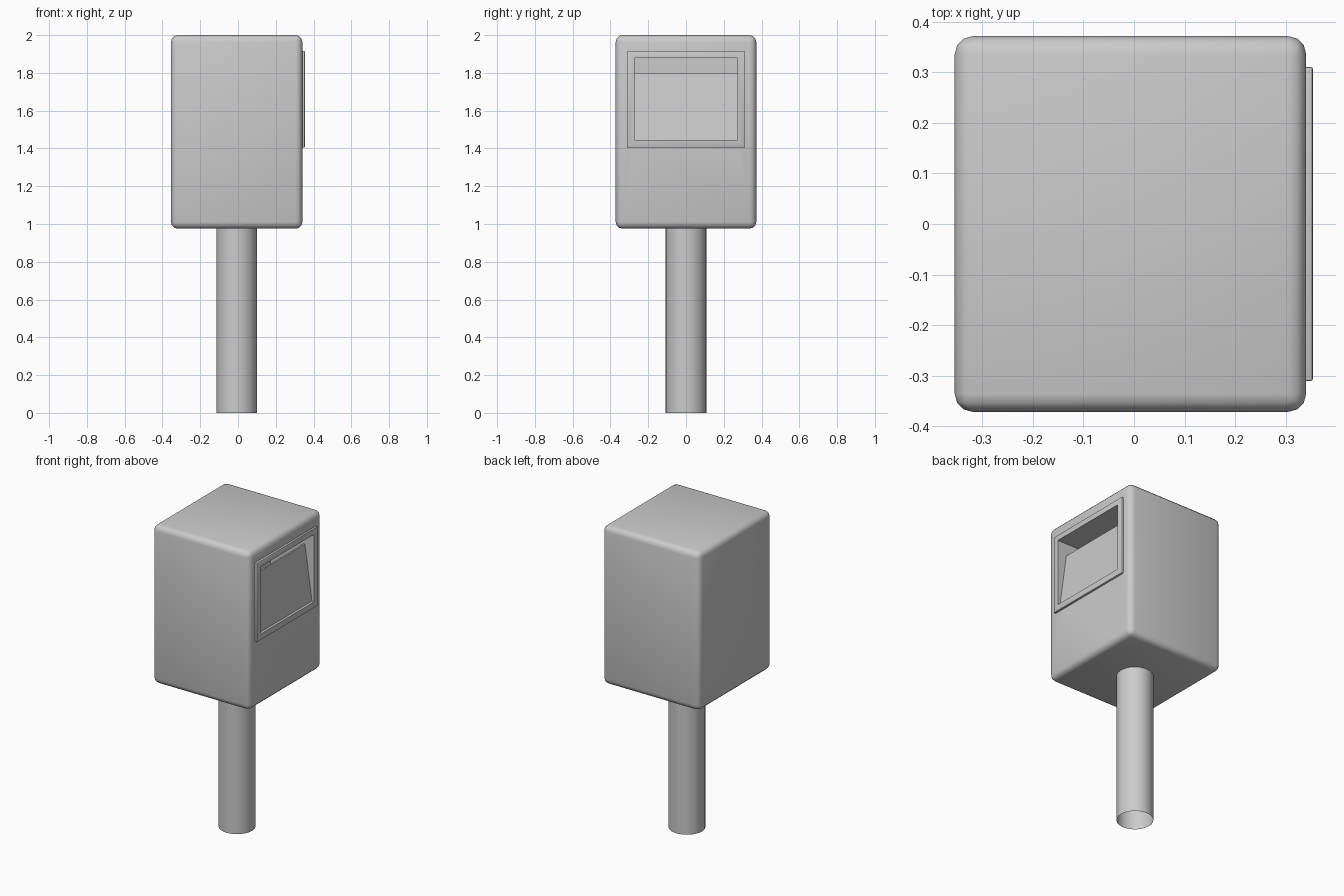
import bpy, math

if "Cube" in bpy.data.objects:
    bpy.data.objects.remove(bpy.data.objects["Cube"])

CX = -0.007                      # shared centre of body and post
Y0, Z0, Z1 = 0.273, 1.445, 1.88  # opening half width, bottom, top


def box(name, x, y, z):
    """Box from (min, max) ranges."""
    bpy.ops.mesh.primitive_cube_add(
        size=1, location=[sum(r) / 2 for r in (x, y, z)])
    ob = bpy.context.object
    ob.name = name
    ob.scale = [r[1] - r[0] for r in (x, y, z)]
    bpy.ops.object.transform_apply(location=True, rotation=False, scale=True)
    return ob


def apply_mod(ob, kind, **settings):
    bpy.context.view_layer.objects.active = ob
    mod = ob.modifiers.new(kind.title(), kind)
    for key, value in settings.items():
        setattr(mod, key, value)
    bpy.ops.object.modifier_apply(modifier=mod.name)


def smooth(ob):
    bpy.ops.object.select_all(action='DESELECT')
    ob.select_set(True)
    bpy.context.view_layer.objects.active = ob
    bpy.ops.object.shade_smooth_by_angle(angle=math.radians(35))


# Rounded body and raised frame, both cut by the same opening
body = box("body", (-0.355, 0.341), (-0.372, 0.372), (0.975, 2.0))
apply_mod(body, 'BEVEL', width=0.036, segments=3)
frame = box("frame", (0.325, 0.354), (-0.311, 0.311), (1.405, 1.917))
apply_mod(frame, 'BEVEL', width=0.004, segments=2)
cutter = box("opening_cutter", (0.04, 0.5), (-Y0, Y0), (Z0, Z1))
cutter.hide_render = True
for part in (body, frame):
    apply_mod(part, 'BOOLEAN', operation='DIFFERENCE', object=cutter,
              solver='EXACT')
    smooth(part)
bpy.data.objects.remove(cutter)

# Tilted panel inside the opening: side profile (x, z) swept across y
profile = [(0.338, Z0), (0.288, 1.80), (0.278, 1.80), (0.328, Z0)]
verts = [(x, y, z) for y in (-Y0, Y0) for x, z in profile]
faces = [(0, 1, 2, 3), (7, 6, 5, 4)]
faces += [(i, i + 4, (i + 1) % 4 + 4, (i + 1) % 4) for i in range(4)]
mesh = bpy.data.meshes.new("tilted_panel")
mesh.from_pydata(verts, [], faces)
panel = bpy.data.objects.new("tilted_panel", mesh)
bpy.context.collection.objects.link(panel)

# Open-ended post
bpy.ops.mesh.primitive_cylinder_add(
    vertices=32, radius=0.108, depth=0.98, end_fill_type='NOTHING',
    location=(CX, 0, 0.49))
post = bpy.context.object
post.name = "post"
smooth(post)
